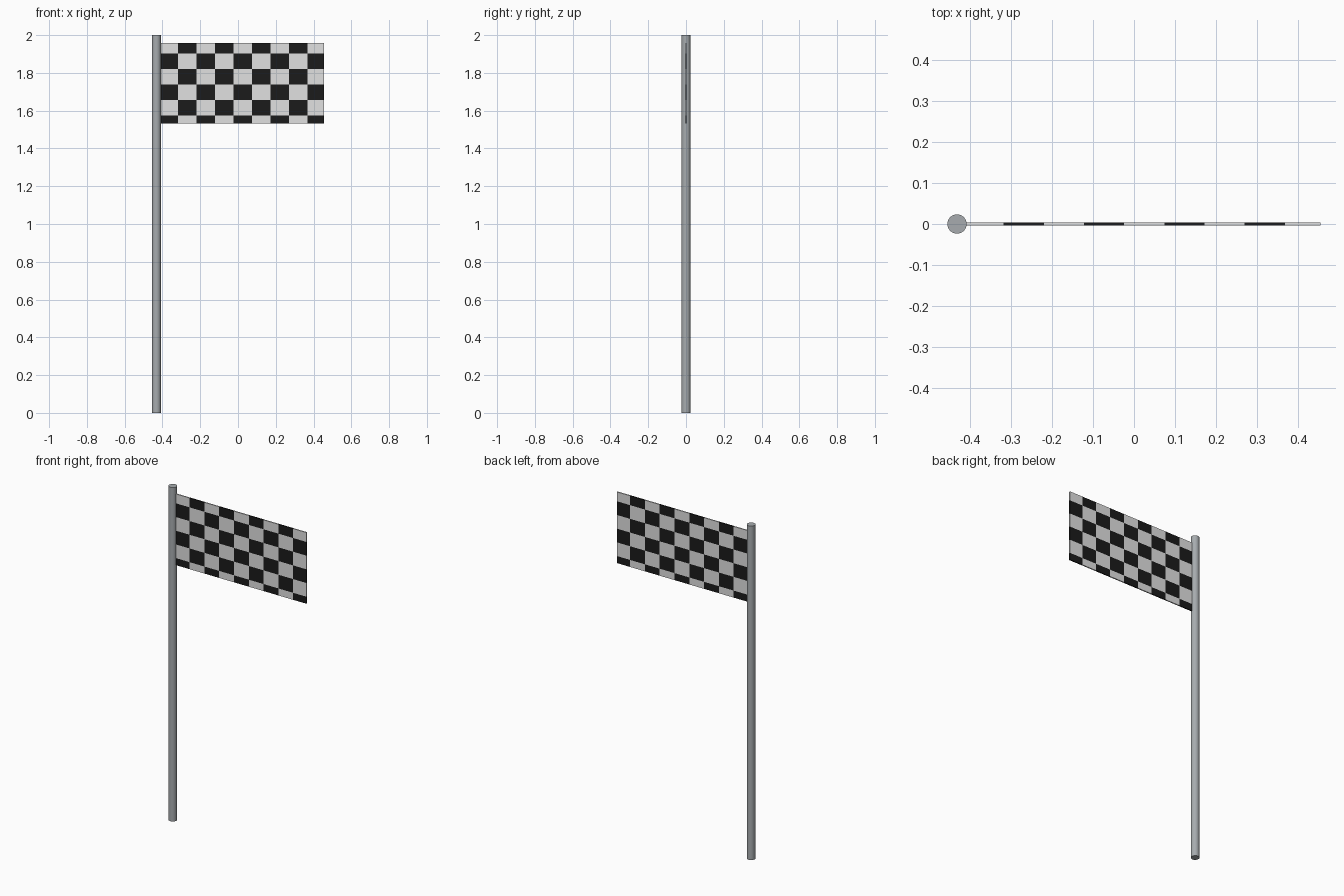
import bpy, bmesh, math
from mathutils import Vector

if "Cube" in bpy.data.objects:
    bpy.data.objects.remove(bpy.data.objects["Cube"])


def material(name, rgb):
    m = bpy.data.materials.new(name)
    m.diffuse_color = (*rgb, 1)
    m.use_nodes = True
    m.node_tree.nodes["Principled BSDF"].inputs["Base Color"].default_value = m.diffuse_color
    return m


grey = material("pole grey", (0.385, 0.41, 0.425))
white = material("flag white", (0.75, 0.75, 0.75))
black = material("flag black", (0.011, 0.011, 0.011))

# Pole
bpy.ops.mesh.primitive_cylinder_add(vertices=32, radius=0.0235, depth=2, location=(-0.4315, 0, 1))
pole = bpy.context.object
pole.name = "pole"
pole.data.materials.append(grey)
bpy.ops.object.shade_smooth_by_angle(angle=math.radians(40))

# Flag: thin slab sliced into a checker grid
X0, X1, Z0, Z1, THICK = -0.415, 0.455, 1.532, 1.958, 0.007
COL_START, COL = -0.318, 0.098      # first column line and spacing
ROW_START, ROW = 1.902, 0.082       # first row line (from the top) and spacing

bm = bmesh.new()
bmesh.ops.create_cube(bm, size=1)
for v in bm.verts:
    v.co = Vector((v.co.x * (X1 - X0) + (X0 + X1) / 2,
                   v.co.y * THICK,
                   v.co.z * (Z1 - Z0) + (Z0 + Z1) / 2))


def cut(co, normal):
    bmesh.ops.bisect_plane(bm, geom=bm.verts[:] + bm.edges[:] + bm.faces[:],
                           plane_co=co, plane_no=normal)


for i in range(8):
    cut((COL_START + i * COL, 0, 0), (1, 0, 0))
for i in range(5):
    cut((0, 0, ROW_START - i * ROW), (0, 0, 1))

# Alternate squares, carried round the edges of the cloth
for f in bm.faces:
    c = f.calc_center_median()
    col = math.floor((c.x - COL_START) / COL)
    row = math.floor((ROW_START - c.z) / ROW)
    f.material_index = (col + row) % 2

mesh = bpy.data.meshes.new("flag")
bm.to_mesh(mesh)
bm.free()
mesh.materials.append(white)
mesh.materials.append(black)
flag = bpy.data.objects.new("flag", mesh)
bpy.context.collection.objects.link(flag)
